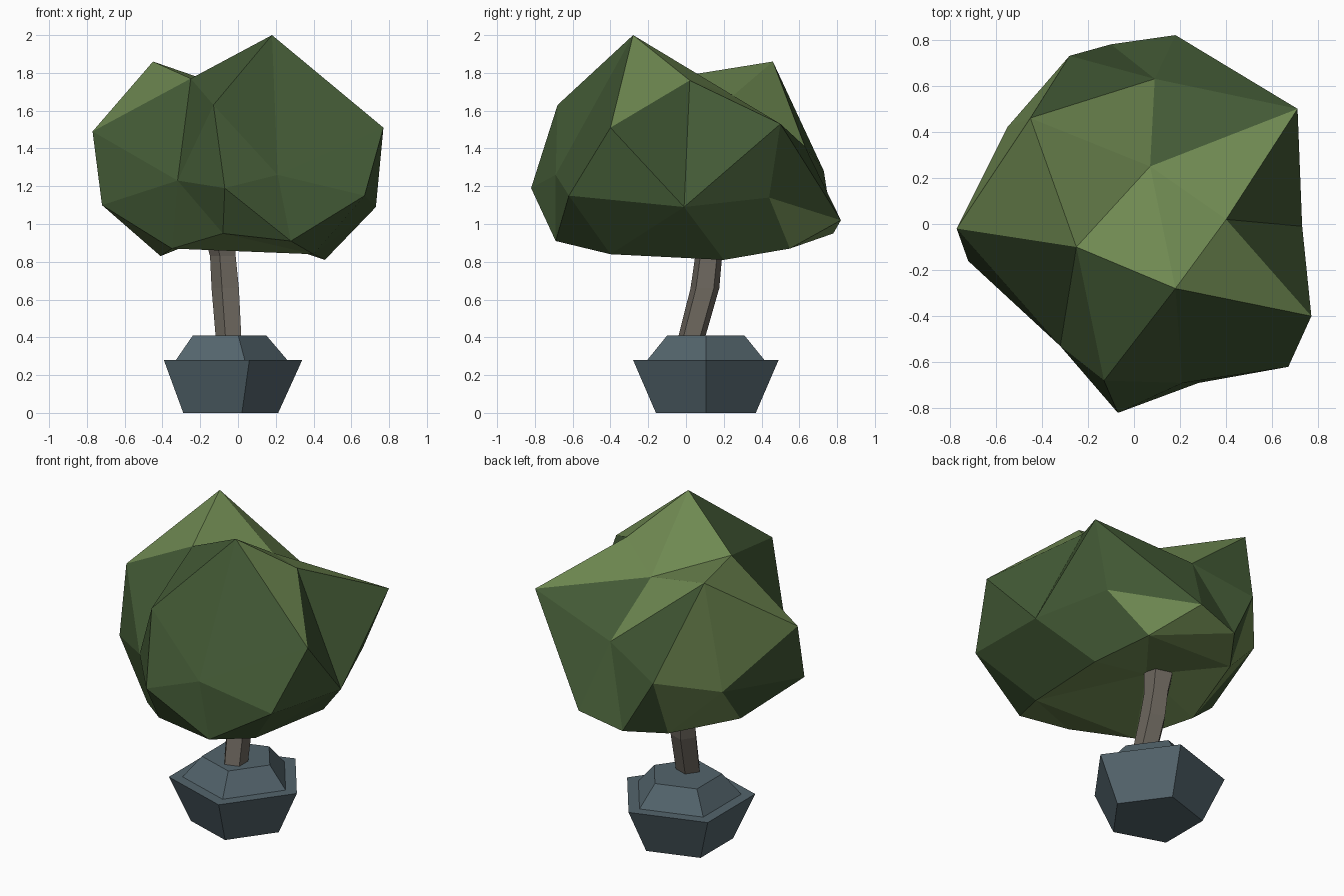
import bpy, bmesh, math
from mathutils import Vector

cube = bpy.data.objects.get("Cube")
if cube:
    bpy.data.objects.remove(cube, do_unlink=True)


def material(name, color):
    mat = bpy.data.materials.new(name)
    mat.use_nodes = True
    mat.diffuse_color = (*color, 1)
    shader = next(n for n in mat.node_tree.nodes if n.type == "BSDF_PRINCIPLED")
    shader.inputs["Base Color"].default_value = (*color, 1)
    shader.inputs["Roughness"].default_value = 0.9
    return mat


def finish(bm, name, *materials):
    bmesh.ops.recalc_face_normals(bm, faces=bm.faces[:])
    mesh = bpy.data.meshes.new(name)
    bm.to_mesh(mesh)
    bm.free()
    for mat in materials:
        mesh.materials.append(mat)
    obj = bpy.data.objects.new(name, mesh)
    bpy.context.collection.objects.link(obj)
    return obj


def stacked_rings(name, rings, mat, turn=0, sides=5):
    """Join flat polygon rings, given as (x, y, z, radius), and cap both ends."""
    bm = bmesh.new()
    loops = []
    for x, y, z, radius in rings:
        angles = [turn + math.tau * i / sides for i in range(sides)]
        loops.append([bm.verts.new((x + radius * math.cos(a),
                                    y + radius * math.sin(a), z)) for a in angles])
    for low, high in zip(loops, loops[1:]):
        for i in range(sides):
            j = (i + 1) % sides
            bm.faces.new((low[i], low[j], high[j], high[i]))
    bm.faces.new(loops[0][::-1])
    bm.faces.new(loops[-1])
    return finish(bm, name, mat)


slate = material("slate blue", (0.087, 0.128, 0.15))
bark = material("grey bark", (0.15, 0.133, 0.11))
deep = material("deep leaf green", (0.056, 0.102, 0.036))
bright = material("bright leaf green", (0.158, 0.25, 0.083))

# Pot: flared pentagon with a flat rim and a raised mound
px, py = -0.065, 0.105
pot_profile = [(0, 0.278), (0.28, 0.405), (0.28, 0.326), (0.41, 0.215)]
stacked_rings("pot", [(px, py, z, r) for z, r in pot_profile], slate)

# Trunk: leaning and slightly bent
stacked_rings("trunk", [(-0.043, 0.03, 0.40, 0.075), (-0.06, 0.10, 0.66, 0.08),
                        (-0.073, 0.12, 0.83, 0.075), (-0.11, 0.11, 1.05, 0.1)],
              bark, turn=math.pi)

# Crown: faceted blob, its corners listed from the top down
corners = [
    (.18, -.28, 2.0), (-.45, .46, 1.86), (-.25, -.1, 1.77), (.4, .02, 1.76),
    (.07, .25, 1.68), (-.13, -.68, 1.63), (.71, .5, 1.53), (.77, -.4, 1.51),
    (-.77, -.02, 1.49), (.09, .63, 1.41), (-.28, .73, 1.28), (.21, -.69, 1.26),
    (-.32, -.53, 1.23), (-.07, -.82, 1.19), (-.55, .42, 1.18), (.67, -.62, 1.15),
    (.57, .44, 1.14), (-.72, -.16, 1.1), (.73, -.01, 1.09), (.18, .82, 1.02),
    (-.05, .05, .98), (-.1, .78, .95), (-.08, -.68, .95), (.28, -.69, .91),
    (-.26, .55, .89), (.35, .55, .87), (-.35, -.41, .87), (.4, -.4, .84),
    (-.41, .04, .83), (.46, .2, .81),
]
middle = Vector((0, 0, 1.3))
bm = bmesh.new()
points = [Vector(c) for c in corners]
verts = [bm.verts.new((p - middle).normalized()) for p in points]
# Wrap the corner directions on a sphere, then push each out to its place
bmesh.ops.convex_hull(bm, input=verts)
for vert, point in zip(verts, points):
    vert.co = point
# Turn the diagonals that cross the valleys
for a, b in [(8, 5), (6, 7), (9, 16)]:
    edge = bm.edges.get((verts[a], verts[b]))
    if edge:
        bmesh.ops.rotate_edges(bm, edges=[edge])
# Bright leaves on the top, the back right shoulder and the underside
for face in bm.faces:
    x, y, z = face.calc_center_median()
    top = z > 1.6 and y > -0.3
    shoulder = x < -0.35 and y > 0.2
    underside = z < 1.015 and x < 0.4
    face.material_index = int(top or shoulder or underside)
finish(bm, "crown", deep, bright)
